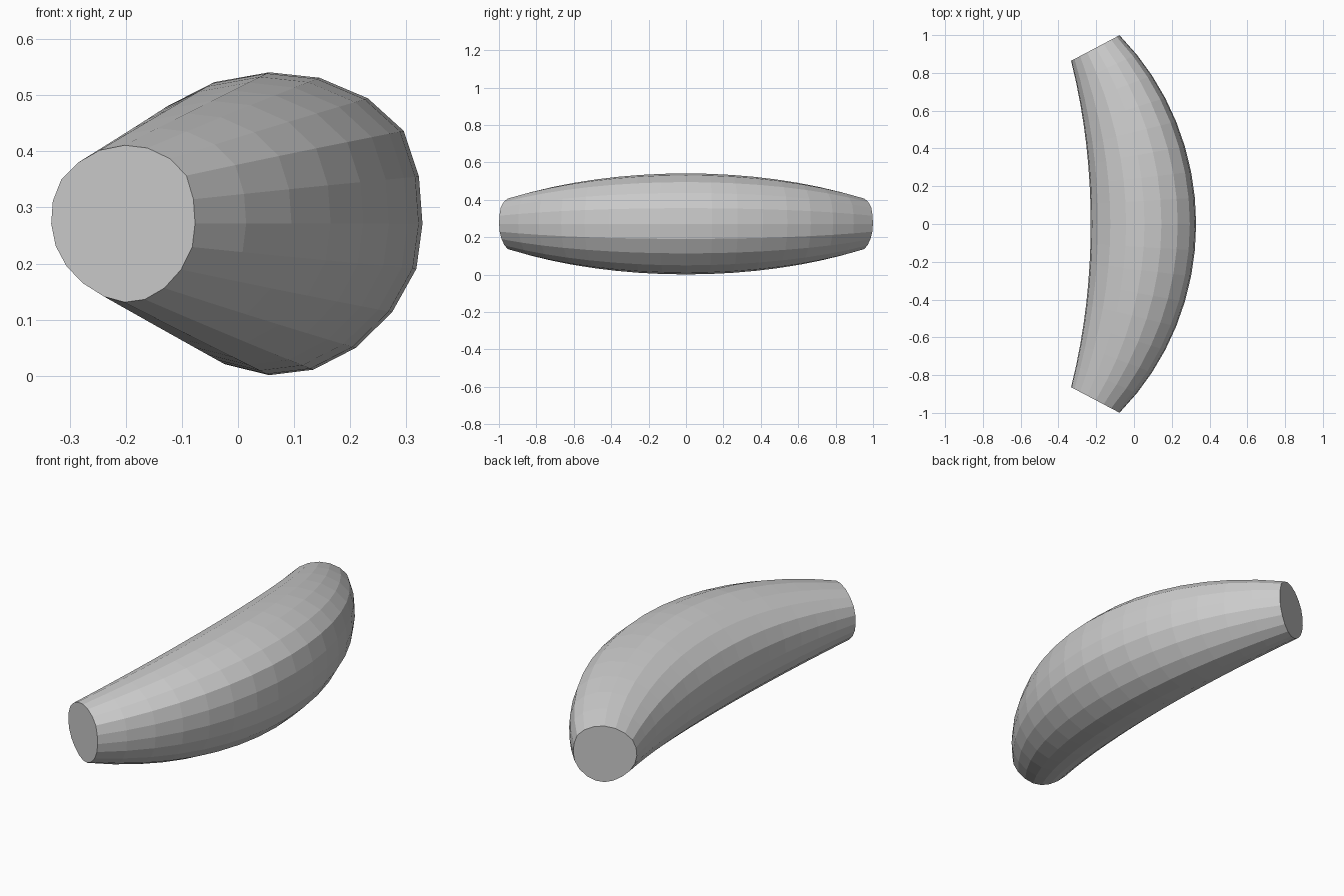
import bpy, bmesh, math

if "Cube" in bpy.data.objects:
    bpy.data.objects.remove(bpy.data.objects["Cube"])

# slightly irregular 20-sided cross-section (across, up)
SECTION = [(1, 0), (.977, .312), (.88, .613), (.651, .828), (.341, .964),
           (.02, 1), (-.33, .935), (-.628, .778), (-.86, .563), (-.977, .29),
           (-1, 0), (-.938, -.283), (-.783, -.548), (-.55, -.763), (-.264, -.928),
           (.02, -1), (.302, -.964), (.573, -.82), (.806, -.584), (.961, -.297)]
SEGMENTS = 16
ARC_R = 1.83                      # radius of the bent centreline
HALF_ANGLE = math.radians(30.6)
TILT = 27.8 / 30.6                # end cuts lean a little less than the arc
MID_X, MID_Z = 0.05, 0.271

bm = bmesh.new()

# tapered rings swept along the arc
rings = []
for i in range(SEGMENTS + 1):
    t = 2 * i / SEGMENTS - 1
    a = t * HALF_ANGLE
    cx = MID_X - ARC_R * (1 - math.cos(a))
    cy = ARC_R * math.sin(a)
    wide = 0.279 - 0.134 * t * t
    tall = 0.270 - 0.130 * t * t
    b = a * TILT
    rings.append([bm.verts.new((cx + u * wide * math.cos(b),
                                cy + u * wide * math.sin(b),
                                MID_Z + v * tall)) for u, v in SECTION])

# skin between rings and flat end caps
n = len(SECTION)
for r0, r1 in zip(rings, rings[1:]):
    for j in range(n):
        k = (j + 1) % n
        bm.faces.new((r0[j], r0[k], r1[k], r1[j]))
bm.faces.new(rings[0])
bm.faces.new(rings[-1])
bmesh.ops.recalc_face_normals(bm, faces=bm.faces[:])

mesh = bpy.data.meshes.new("curved_tapered_body")
bm.to_mesh(mesh)
bm.free()
body = bpy.data.objects.new("curved_tapered_body", mesh)
bpy.context.collection.objects.link(body)
